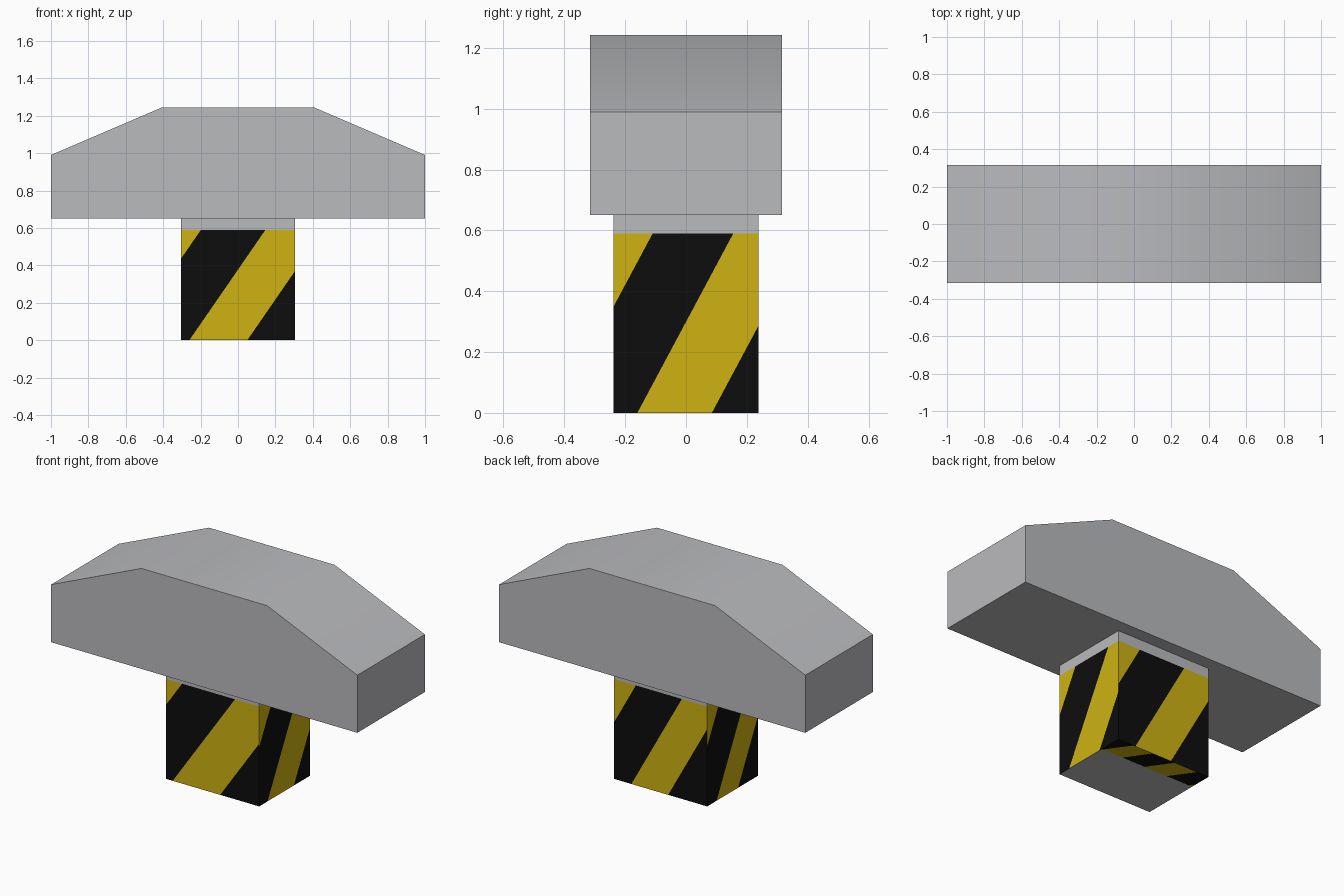
import bpy, bmesh, math
from mathutils import Vector

if "Cube" in bpy.data.objects:
    bpy.data.objects.remove(bpy.data.objects["Cube"])


def material(name, rgb):
    m = bpy.data.materials.new(name)
    m.diffuse_color = (*rgb, 1.0)
    m.use_nodes = True
    m.node_tree.nodes["Principled BSDF"].inputs["Base Color"].default_value = m.diffuse_color
    return m


GREY = material("light grey", (0.49, 0.495, 0.515))
YELLOW = material("warning yellow", (0.62, 0.45, 0.006))
BLACK = material("black", (0.004, 0.004, 0.004))


def make_object(name, bm, mats):
    mesh = bpy.data.meshes.new(name)
    bm.normal_update()
    bm.to_mesh(mesh)
    bm.free()
    for m in mats:
        mesh.materials.append(m)
    ob = bpy.data.objects.new(name, mesh)
    bpy.context.collection.objects.link(ob)
    return ob


# Head: bevelled-top profile extruded through its depth
D = 0.315
profile = [(-1, 0.65), (1, 0.65), (1, 0.99), (0.41, 1.243), (-0.41, 1.243), (-1, 0.99)]
bm = bmesh.new()
face = bm.faces.new([bm.verts.new((x, -D, z)) for x, z in profile])
ext = bmesh.ops.extrude_face_region(bm, geom=[face])
bmesh.ops.translate(bm, vec=(0, 2 * D, 0),
                    verts=[v for v in ext["geom"] if isinstance(v, bmesh.types.BMVert)])
bmesh.ops.recalc_face_normals(bm, faces=bm.faces[:])
head = make_object("hammer_head", bm, [GREY])
bpy.context.view_layer.objects.active = head
head.select_set(True)
bpy.ops.object.shade_smooth_by_angle(angle=math.radians(30))

# Post: box with a plain collar above the striped band
HX, HY, TOP, BAND = 0.305, 0.238, 0.65, 0.59
bm = bmesh.new()
bmesh.ops.create_cube(bm, size=1)
for v in bm.verts:
    v.co = Vector((v.co.x * 2 * HX, v.co.y * 2 * HY, (v.co.z + 0.5) * TOP))


def cut(faces, co, no):
    geom = set(faces)
    for f in faces:
        geom.update(f.edges)
        geom.update(f.verts)
    bmesh.ops.bisect_plane(bm, geom=list(geom), plane_co=co, plane_no=no, dist=1e-5)


def facing(n):
    bm.normal_update()
    return [f for f in bm.faces if f.normal.dot(n) > 0.9]


cut(bm.faces[:], (0, 0, BAND), (0, 0, 1))

# Diagonal stripes: side normal, stripe slope, stripe borders along the base
sides = [
    ((0, -1, 0), 1.45, (-0.605, -0.26, 0.05)),
    ((1, 0, 0), 1.87, (-0.425, -0.16, 0.085)),
    ((0, 1, 0), 1.79, (-0.49, -0.19, 0.05)),
    ((-1, 0, 0), 1.90, (-0.425, -0.15, 0.05)),
]
for n, slope, borders in sides:
    n = Vector(n)
    right = Vector((0, 0, 1)).cross(n)
    across = right - Vector((0, 0, 1 / slope))
    for b in borders:
        cut(facing(n), right * b, across)
    for f in facing(n):
        c = f.calc_center_median()
        if c.z < BAND:
            f.material_index = 1 + sum(c.dot(across) > b for b in borders) % 2

# Striped strip along the back of the underside
down = Vector((0, 0, -1))
EDGE = 0.105
cut(facing(down), (0, EDGE, 0), (0, 1, 0))
slant = Vector((1, 0.7, 0))
lines = [-0.21, -0.06, 0.09, 0.24, 0.37]
for b in lines:
    cut([f for f in facing(down) if f.calc_center_median().y > EDGE], (b, 0, 0), slant)
for f in facing(down):
    c = f.calc_center_median()
    if c.y > EDGE:
        f.material_index = 1 + sum(c.dot(slant) > b for b in lines) % 2

make_object("striped_post", bm, [GREY, YELLOW, BLACK])
